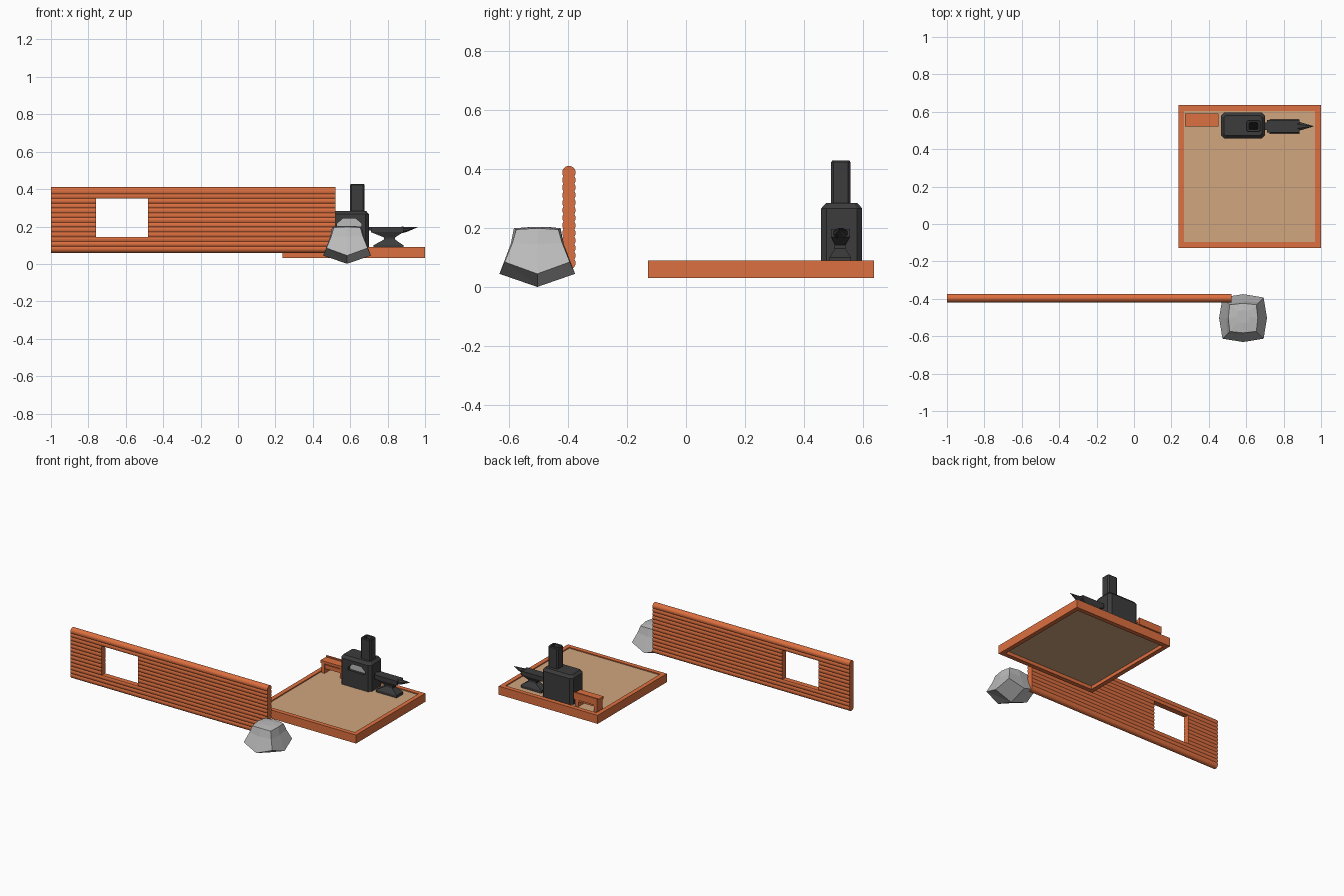
import bpy, bmesh, math

if "Cube" in bpy.data.objects:
    bpy.data.objects.remove(bpy.data.objects["Cube"])


def material(name, rgb):
    m = bpy.data.materials.new(name)
    m.diffuse_color = (*rgb, 1)
    m.use_nodes = True
    m.node_tree.nodes["Principled BSDF"].inputs["Base Color"].default_value = m.diffuse_color
    return m


WOOD = material("orange_wood", (0.72, 0.16, 0.05))
TAN = material("tan_floor", (0.63, 0.38, 0.21))
IRON = material("dark_iron", (0.045, 0.045, 0.047))
SOOT = material("black_soot", (0.003, 0.003, 0.003))
STONE = material("pale_stone", (0.5, 0.5, 0.5))


def loft(name, rings, mat, closed=False):
    """Skin a list of equal-length rings; cap the ends or join last to first."""
    bm = bmesh.new()
    vs = [[bm.verts.new(p) for p in r] for r in rings]
    n = len(rings[0])
    pairs = list(zip(vs, vs[1:])) + ([(vs[-1], vs[0])] if closed else [])
    for a, b in pairs:
        for i in range(n):
            j = (i + 1) % n
            bm.faces.new((a[i], a[j], b[j], b[i]))
    if not closed:
        bm.faces.new(vs[0])
        bm.faces.new(vs[-1])
    bmesh.ops.recalc_face_normals(bm, faces=bm.faces)
    me = bpy.data.meshes.new(name)
    bm.to_mesh(me)
    bm.free()
    me.materials.append(mat)
    ob = bpy.data.objects.new(name, me)
    bpy.context.collection.objects.link(ob)
    return ob


def rect(x0, x1, y0, y1, z, c=0.0):
    """Horizontal rectangle, with corners cut by c when given."""
    if not c:
        return [(x0, y0, z), (x1, y0, z), (x1, y1, z), (x0, y1, z)]
    return [(x0 + c, y0, z), (x1 - c, y0, z), (x1, y0 + c, z), (x1, y1 - c, z),
            (x1 - c, y1, z), (x0 + c, y1, z), (x0, y1 - c, z), (x0, y0 + c, z)]


def box(name, x0, x1, y0, y1, z0, z1, mat):
    return loft(name, [rect(x0, x1, y0, y1, z0), rect(x0, x1, y0, y1, z1)], mat)


def cut(ob, cutter):
    """Subtract the cutter and bake the result."""
    mod = ob.modifiers.new("cut", 'BOOLEAN')
    mod.operation, mod.object, mod.solver = 'DIFFERENCE', cutter, 'EXACT'
    bpy.context.view_layer.update()
    me = bpy.data.meshes.new_from_object(ob.evaluated_get(bpy.context.evaluated_depsgraph_get()))
    ob.modifiers.clear()
    ob.data = me
    bpy.data.objects.remove(cutter)


# Log wall: scalloped outline of 13 stacked logs, extruded along x, window cut out
R, PITCH, LOGS, YC = 0.0225, 0.0255, 13, -0.396
half = math.asin(PITCH / 2 / R)
zs = [0.0815 + i * PITCH for i in range(LOGS)]


def arc(z, a0, a1, steps):
    return [(YC + R * math.cos(a0 + (a1 - a0) * k / steps),
             z + R * math.sin(a0 + (a1 - a0) * k / steps)) for k in range(steps)]


profile = arc(zs[0], -math.pi / 2, half, 8)
for z in zs[1:-1]:
    profile += arc(z, -half, half, 4)
profile += arc(zs[-1], -half, math.pi + half, 16)
for z in reversed(zs[1:-1]):
    profile += arc(z, math.pi - half, math.pi + half, 4)
profile += arc(zs[0], math.pi - half, 1.5 * math.pi, 8)
wall = loft("log_wall", [[(x, y, z) for y, z in profile] for x in (-1.0, 0.52)], WOOD)
cut(wall, box("window_cutter", -0.76, -0.48, -0.5, -0.3, 0.145, 0.35, WOOD))

# Platform: square frame with a slightly sunken floor
X0, X1, Y0, Y1, T = 0.237, 1.0, -0.128, 0.635, 0.031
loft("platform_frame", [rect(X0, X1, Y0, Y1, 0.031), rect(X0, X1, Y0, Y1, 0.09),
                        rect(X0 + T, X1 - T, Y0 + T, Y1 - T, 0.09),
                        rect(X0 + T, X1 - T, Y0 + T, Y1 - T, 0.031)], WOOD, closed=True)
box("platform_floor", X0 + T, X1 - T, Y0 + T, Y1 - T, 0.055, 0.083, TAN)

# Bench: seat, rear lip, rails and end legs
box("bench_seat", 0.272, 0.452, 0.52, 0.582, 0.152, 0.17, WOOD)
box("bench_rear_lip", 0.272, 0.452, 0.58, 0.592, 0.13, 0.178, WOOD)
for i, y in enumerate((0.53, 0.57)):
    box("bench_rail_%d" % i, 0.285, 0.435, y, y + 0.012, 0.115, 0.142, WOOD)
for side, x in (("left", 0.275), ("right", 0.42)):
    box("bench_leg_" + side, x, x + 0.025, 0.525, 0.587, 0.083, 0.153, WOOD)

# Forge body with chamfered edges and an arched mouth in the front
C = 0.018
body = loft("forge_body", [rect(0.464, 0.7, 0.457, 0.596, 0.083, C),
                           rect(0.464, 0.7, 0.457, 0.596, 0.266, C),
                           rect(0.48, 0.684, 0.473, 0.58, 0.284, C * 0.6)], IRON)
mouth = [(0.53, 0.195), (0.66, 0.195), (0.66, 0.215), (0.63, 0.243), (0.56, 0.243), (0.53, 0.215)]


def mouth_prism(name, y0, y1, mat):
    return loft(name, [[(x, y, z) for x, z in mouth] for y in (y0, y1)], mat)


cut(body, mouth_prism("mouth_cutter", 0.44, 0.485, IRON))
mouth_prism("forge_mouth_ash", 0.475, 0.4855, STONE)

# Hollow chimney with a sooty flue
cx0, cx1, cy0, cy1, t = 0.6, 0.677, 0.491, 0.556, 0.014
loft("chimney", [rect(cx0, cx1, cy0, cy1, 0.275, 0.008), rect(cx0, cx1, cy0, cy1, 0.423, 0.008),
                 rect(cx0 + 0.004, cx1 - 0.004, cy0 + 0.004, cy1 - 0.004, 0.428, 0.008),
                 rect(cx0 + t, cx1 - t, cy0 + t, cy1 - t, 0.428, 0.003),
                 rect(cx0 + t, cx1 - t, cy0 + t, cy1 - t, 0.29, 0.003)], IRON)
box("flue_soot", cx0 + t, cx1 - t, cy0 + t, cy1 - t, 0.288, 0.292, SOOT)

# Anvil: flared base, narrow waist, top block and pointed horn
loft("anvil_body", [rect(0.725, 0.884, 0.485, 0.558, 0.083), rect(0.725, 0.884, 0.485, 0.558, 0.1),
                    rect(0.78, 0.84, 0.503, 0.54, 0.13), rect(0.78, 0.84, 0.503, 0.54, 0.142),
                    rect(0.71, 0.884, 0.49, 0.555, 0.17), rect(0.71, 0.884, 0.49, 0.555, 0.197)], IRON)


def horn_ring(x, zc, ry, rz):
    return [(x, 0.5225 + ry * math.cos(math.pi * (k + 0.5) / 4),
             zc + rz * math.sin(math.pi * (k + 0.5) / 4)) for k in range(8)]


loft("anvil_horn", [horn_ring(0.875, 0.182, 0.028, 0.019), horn_ring(0.9, 0.184, 0.02, 0.015),
                    horn_ring(0.96, 0.197, 0.001, 0.001)], IRON)
box("anvil_heel", 0.695, 0.712, 0.503, 0.542, 0.178, 0.197, IRON)


# Rock: eight-sided rings alternating corners and edge middles
def rock_ring(corner, mid, zc, zm, cx=0.583, cy=-0.503):
    pts = []
    for k in range(8):
        a = math.pi / 4 * k
        r, z = (mid, zm) if k % 2 == 0 else (corner * math.sqrt(2), zc)
        pts.append((cx + r * math.cos(a), cy + r * math.sin(a), z))
    return pts


loft("rock", [rock_ring(0.001, 0.001, 0.001, 0.001), rock_ring(0.11, 0.128, 0.085, 0.045),
              rock_ring(0.084, 0.09, 0.15, 0.145), rock_ring(0.071, 0.079, 0.195, 0.199),
              rock_ring(0.03, 0.035, 0.203, 0.203, 0.583, -0.495)], STONE)
